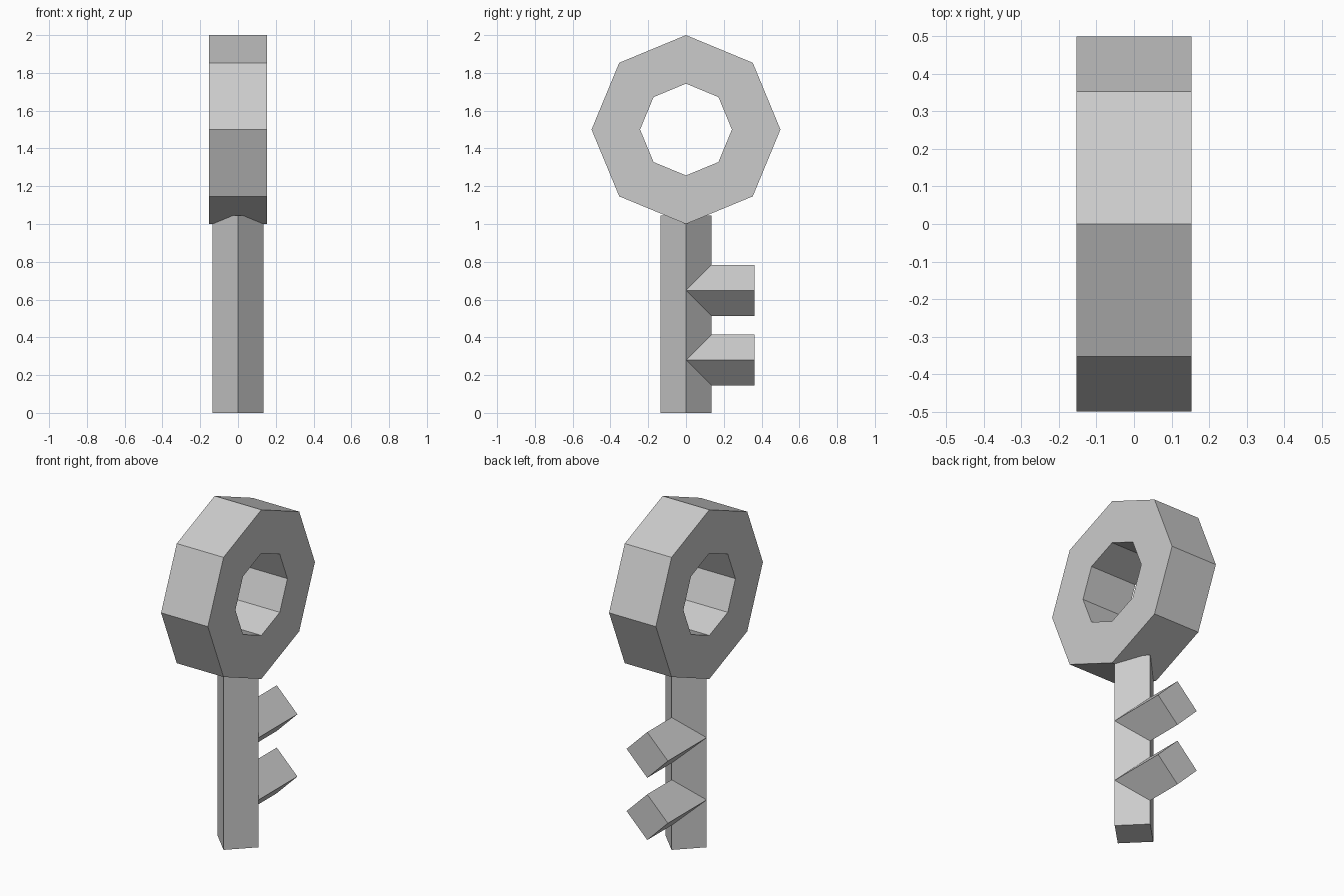
import bpy
import bmesh
from math import cos, sin, pi
from mathutils import Vector

if "Cube" in bpy.data.objects:
    bpy.data.objects.remove(bpy.data.objects["Cube"])


def make_object(name, bm):
    bmesh.ops.recalc_face_normals(bm, faces=bm.faces)
    mesh = bpy.data.meshes.new(name)
    bm.to_mesh(mesh)
    bm.free()
    obj = bpy.data.objects.new(name, mesh)
    bpy.context.collection.objects.link(obj)
    return obj


def diamond_bar(name, start, end, side_a, side_b, radius):
    """Four-sided bar from start to end with its corners on both side axes."""
    bm = bmesh.new()
    a, b = Vector(side_a) * radius, Vector(side_b) * radius
    rings = [[bm.verts.new(Vector(c) + o) for o in (a, b, -a, -b)] for c in (start, end)]
    for i in range(4):
        j = (i + 1) % 4
        bm.faces.new((rings[0][i], rings[0][j], rings[1][j], rings[1][i]))
    for ring in rings:
        bm.faces.new(ring)
    return make_object(name, bm)


# Octagonal bow: a rectangular section swept around the x axis
def octagon_ring(name, center_z, outer, inner, half_width, sides=8):
    bm = bmesh.new()
    section = [(-half_width, outer), (half_width, outer),
               (half_width, inner), (-half_width, inner)]
    rings = []
    for i in range(sides):
        t = 2 * pi * i / sides
        rings.append([bm.verts.new((x, r * cos(t), center_z + r * sin(t))) for x, r in section])
    for i in range(sides):
        p, q = rings[i], rings[(i + 1) % sides]
        for k in range(4):
            m = (k + 1) % 4
            bm.faces.new((p[k], p[m], q[m], q[k]))
    return make_object(name, bm)


octagon_ring("key_bow", 1.5, 0.5, 0.243, 0.153)

# Shaft, ending just inside the bow
diamond_bar("key_shaft", (0, 0, 0), (0, 0, 1.045), (1, 0, 0), (0, 1, 0), 0.135)

# Two teeth on the back side
for n, z in enumerate((0.28, 0.648)):
    diamond_bar(f"key_tooth_{n + 1}", (0, 0, z), (0, 0.362, z), (1, 0, 0), (0, 0, 1), 0.135)
